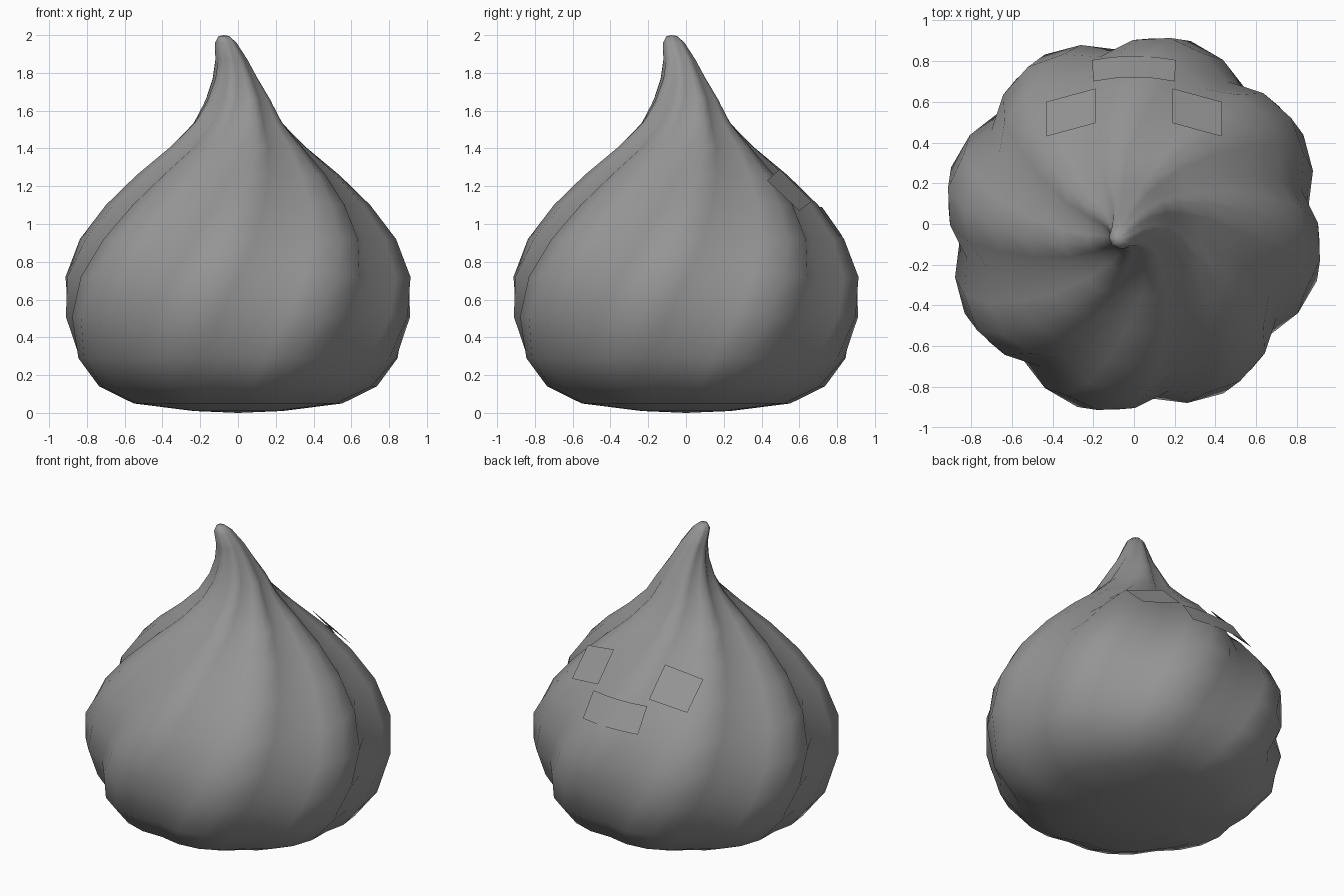
import bpy
import bmesh
from math import sin, cos, pi, radians

cube = bpy.data.objects.get("Cube")
if cube:
    bpy.data.objects.remove(cube, do_unlink=True)

LOBES = 8
STEPS_PER_LOBE = 4
SEGMENTS = LOBES * STEPS_PER_LOBE

grey = bpy.data.materials.new("soft_grey")
grey.use_nodes = True
colour = (0.3, 0.3, 0.3, 1.0)
grey.diffuse_color = colour
grey.node_tree.nodes["Principled BSDF"].inputs["Base Color"].default_value = colour


def finish(name, bm, smooth):
    """Turn a bmesh into a named, coloured object."""
    mesh = bpy.data.meshes.new(name)
    for face in bm.faces:
        face.smooth = smooth
    bm.to_mesh(mesh)
    bm.free()
    mesh.materials.append(grey)
    obj = bpy.data.objects.new(name, mesh)
    bpy.context.collection.objects.link(obj)
    return obj


def twist(z):
    """Groove direction at a height; it winds faster near the tip."""
    return radians(5 + 30 * (z - 0.5) + 30 * max(0, z - 1.2))


def groove_depth(z):
    """Relative groove depth, fading out at the base and the tip."""
    if z < 0.5:
        return 0.04 + 0.09 * z
    if z < 1.5:
        return 0.085 + 0.065 * (z - 0.5)
    return 0.15 - 0.2 * (z - 1.5)


# Swirled body: rings of (height, crest radius, lean of the tip)
profile = [
    (0.01, 0.24, 0), (0.05, 0.56, 0), (0.14, 0.75, 0), (0.29, 0.875, 0),
    (0.51, 0.94, 0), (0.72, 0.93, 0), (0.92, 0.84, 0), (1.10, 0.70, 0),
    (1.26, 0.54, 0), (1.41, 0.37, 0), (1.54, 0.245, 0), (1.66, 0.175, 0),
    (1.77, 0.12, -0.015), (1.87, 0.085, -0.035), (1.96, 0.057, -0.065),
    (1.995, 0.028, -0.075),
]

bm = bmesh.new()
rings = []
for z, radius, lean in profile:
    ring = []
    for i in range(SEGMENTS):
        bulge = abs(sin(pi * i / STEPS_PER_LOBE))
        r = radius * (1 - groove_depth(z) * (1 - bulge))
        angle = twist(z) + 2 * pi * i / SEGMENTS
        ring.append(bm.verts.new((lean + r * cos(angle), lean + r * sin(angle), z)))
    rings.append(ring)

base = bm.verts.new((0, 0, 0))
tip_lean = profile[-1][2]
tip = bm.verts.new((tip_lean, tip_lean, 2))
for i in range(SEGMENTS):
    j = (i + 1) % SEGMENTS
    for low, high in zip(rings, rings[1:]):
        bm.faces.new((low[i], low[j], high[j], high[i]))
    bm.faces.new((base, rings[0][j], rings[0][i]))
    bm.faces.new((tip, rings[-1][i], rings[-1][j]))
bmesh.ops.recalc_face_normals(bm, faces=bm.faces)
finish("swirl_body", bm, True)


def plate(name, top, bottom, smooth=False):
    """Thin strip between two rows of points, facing the back."""
    bm = bmesh.new()
    upper = [bm.verts.new(p) for p in top]
    lower = [bm.verts.new(p) for p in bottom]
    for i in range(len(top) - 1):
        face = bm.faces.new((upper[i], upper[i + 1], lower[i + 1], lower[i]))
        face.normal_update()
        if face.normal.y < 0:
            face.normal_flip()
    finish(name, bm, smooth)


# Pair of square eye plates
for name, side in (("left_eye", 1), ("right_eye", -1)):
    plate(name,
          [(side * 0.19, 0.495, 1.29), (side * 0.43, 0.43, 1.23)],
          [(side * 0.19, 0.665, 1.12), (side * 0.43, 0.60, 1.07)])

# Gently bowed mouth plate
columns = [-1, -0.5, 0, 0.5, 1]
plate("mouth",
      [(0.2 * t, 0.72 - 0.02 * t * t, 1.09) for t in columns],
      [(0.205 * t, 0.825 - 0.02 * t * t, 0.94) for t in columns], True)
